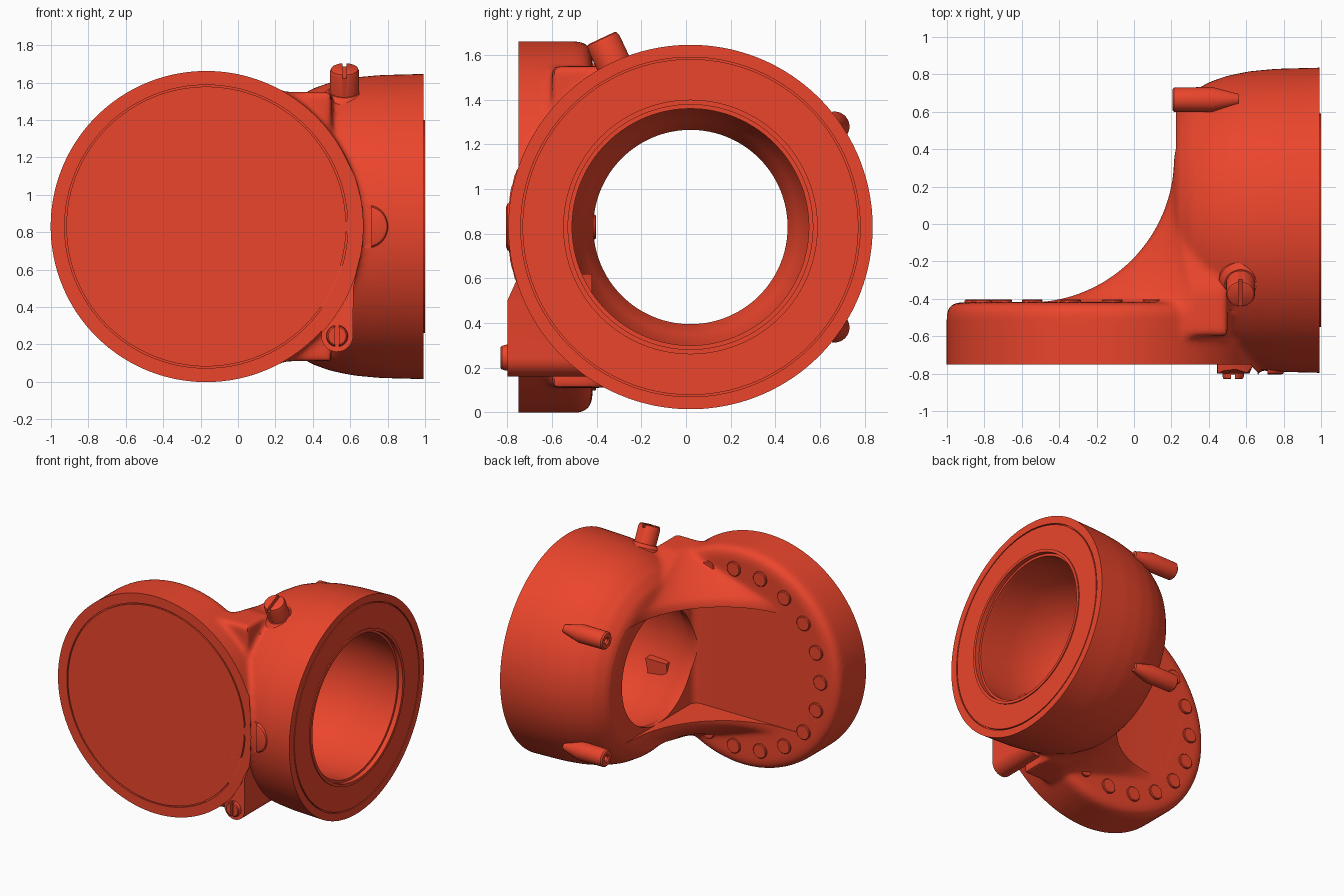
import bpy, bmesh, math
from mathutils import Matrix, Vector

if "Cube" in bpy.data.objects:
    bpy.data.objects.remove(bpy.data.objects["Cube"])

RED = bpy.data.materials.new("red")
RED.diffuse_color = (0.83, 0.06, 0.025, 1)
RED.use_nodes = True
RED.node_tree.nodes["Principled BSDF"].inputs["Base Color"].default_value = RED.diffuse_color
X, Y = Vector((1, 0, 0)), Vector((0, 1, 0))
DISC = Vector((-0.17, 0, 0.83))    # disc axis runs along y
RING = Vector((0, 0.02, 0.83))     # ring axis runs along x


def finish(bm, name):
    bmesh.ops.remove_doubles(bm, verts=bm.verts, dist=1e-5)
    bmesh.ops.recalc_face_normals(bm, faces=bm.faces)
    me = bpy.data.meshes.new(name)
    bm.to_mesh(me)
    bm.free()
    ob = bpy.data.objects.new(name, me)
    bpy.context.collection.objects.link(ob)
    me.materials.append(RED)
    return ob


def loft(name, sections, closed=False):
    """Skin a list of equal-length closed sections."""
    bm = bmesh.new()
    rows = [[bm.verts.new(p) for p in s] for s in sections]
    n = len(rows[0])
    pairs = list(zip(rows, rows[1:])) + ([(rows[-1], rows[0])] if closed else [])
    for a, b in pairs:
        for i in range(n):
            bm.faces.new((a[i], a[(i + 1) % n], b[(i + 1) % n], b[i]))
    if not closed:
        bm.faces.new(rows[0])
        bm.faces.new(rows[-1])
    return finish(bm, name)


def lathe(name, profile, axis, center, n=96, closed=False):
    """Turn a list of (height, radius) points around an axis."""
    m = Matrix.Translation(center) @ Vector(axis).to_track_quat('Z', 'Y').to_matrix().to_4x4()
    ang = [2 * math.pi * i / n for i in range(n)]
    rows = [[m @ Vector((r * math.cos(a), r * math.sin(a), h)) for a in ang] for h, r in profile]
    return loft(name, rows, closed)


def apply(ob, kind, **props):
    mod = ob.modifiers.new(kind, kind)
    for k, v in props.items():
        setattr(mod, k, v)
    bpy.context.view_layer.objects.active = ob
    bpy.ops.object.modifier_apply(modifier=mod.name)


def boolean(ob, other, op='DIFFERENCE', keep=False):
    apply(ob, 'BOOLEAN', operation=op, solver='EXACT', object=other)
    if not keep:
        bpy.data.objects.remove(other)


def smooth(ob, deg=32):
    bpy.ops.object.select_all(action='DESELECT')
    ob.select_set(True)
    bpy.context.view_layer.objects.active = ob
    bpy.ops.object.shade_smooth_by_angle(angle=math.radians(deg))


def web_section(t, R, s):
    """Concave corner of radius R at height offset t from the middle."""
    cx, cy = 0.215 + s - R, -0.42 - s + R
    pts = [(cx + R * math.cos(a), cy + R * math.sin(a))
           for a in [-math.pi / 2 * (1 - i / 24) for i in range(25)]]
    pts = [(cx, -0.6)] + pts + [(0.5, cy), (0.5, -0.6)]
    return [(x, y, 0.83 + t) for x, y in pts]


# main shell: disc + domed ring + concave web, blended together
body = lathe("body", [(-0.82, 0.01), (-0.82, 0.832), (-0.48, 0.832), (-0.445, 0.82),
                      (-0.425, 0.795), (-0.418, 0.76), (-0.418, 0.01)], Y, DISC, 128)
dome = lathe("dome", [(0.213, 0.01), (0.213, 0.55), (0.235, 0.61), (0.3, 0.68), (0.4, 0.738),
                      (0.5, 0.773), (0.62, 0.797), (0.76, 0.81), (1.06, 0.818)], X, RING, 128)
steps = [(0.44, 0.78, 0), (0.49, 0.74, 0), (0.55, 0.6, 0.01), (0.61, 0.44, 0.025),
         (0.67, 0.28, 0.06), (0.72, 0.16, 0.1)]
web = loft("web", [web_section(-t, R, s) for t, R, s in reversed(steps)]
           + [web_section(*k) for k in steps])
boolean(body, dome, 'UNION')
boolean(body, web, 'UNION')
apply(body, 'REMESH', mode='VOXEL', voxel_size=0.016)
apply(body, 'SMOOTH', factor=0.5, iterations=14)

# channel between the two webs, with a rounded inner corner
corner = [(0.165 + 0.06 * math.cos(a), -0.362 + 0.06 * math.sin(a))
          for a in [-math.pi / 2 * (1 - i / 6) for i in range(7)]]
outline = [(-1.2, -0.41), (-0.6, -0.422)] + corner + [(0.225, 1.0), (-1.2, 1.0)]
boolean(body, loft("channel_cut", [[(x, y, 0.83 + t) for x, y in outline] for t in (-0.435, 0.435)]))

# flat trims, bore and face grooves
trim = lathe("front_trim", [(-1.0, 0.838), (-0.75, 0.838)], Y, DISC, 128)
boolean(body, trim, keep=True)
boolean(body, lathe("end_trim", [(0.992, 1.0), (1.3, 1.0)], X, RING))
boolean(body, lathe("bore_cut", [(0.0, 0.435), (0.26, 0.435), (0.34, 0.48), (0.5, 0.535), (0.7, 0.55),
                                 (0.93, 0.53), (0.965, 0.53), (0.965, 0.55), (1.1, 0.55)], X, RING, 128))
boolean(body, lathe("disc_groove", [(-0.77, 0.748), (-0.77, 0.757), (-0.738, 0.757), (-0.738, 0.748)],
                    Y, DISC, 128, True))
boolean(body, lathe("ring_groove", [(0.975, 0.752), (0.975, 0.76), (1.02, 0.76), (1.02, 0.752)],
                    X, RING, 128, True))
smooth(body)

# thin lip around the bore mouth
smooth(lathe("bore_lip", [(0.96, 0.548), (0.96, 0.57), (1.0, 0.57), (1.0, 0.548)], X, RING, 128, True))

# round studs around the back of the disc
for i in range(-6, 7):
    a = math.radians(18.9 * i)
    c = DISC + Vector((-0.68 * math.cos(a), 0, 0.68 * math.sin(a)))
    smooth(lathe("stud", [(-0.5, 0.055), (-0.408, 0.055), (-0.403, 0.05)], Y, c, 32))


def screw(name, base, d, length, r, slot_w=0.022):
    """Round-edged screw with a slot across its outer end."""
    d = Vector(d).normalized()
    ob = lathe(name, [(0, r), (length - 0.02, r), (length - 0.005, r * 0.93), (length, r * 0.82)], d, base, 40)
    bm = bmesh.new()
    bmesh.ops.create_cube(bm, size=1)
    m = (Matrix.Translation(Vector(base) + d * length) @ d.to_track_quat('Z', 'X').to_matrix().to_4x4()
         @ Matrix.Diagonal((r * 3, slot_w, 0.05, 1)))
    bm.transform(m)
    boolean(ob, finish(bm, name + "_slot"))
    return ob


# angled clamp screw on top with its collar
out = Vector((0, -0.4, 0.85)).normalized()
base = RING + Vector((0.57, 0, 0)) + out * 0.7
smooth(screw("top_screw", base, out, 0.235, 0.078))
smooth(lathe("top_collar", [(0, 0.13), (0.075, 0.115), (0.1, 0.085)], out, base, 48))

# slotted side cap, tucked behind the disc rim
cap = screw("side_cap", (0.69, -0.65, 0.83), -Y, 0.155, 0.115, 0.05)
boolean(cap, trim, keep=True)
smooth(cap)

# lower lug with screw
arc = [(0.53 + 0.085 * math.cos(a), 0.245 + 0.085 * math.sin(a))
       for a in [math.radians(170 + 190 * i / 16) for i in range(17)]]
shape = arc + [(0.617, 0.5), (0.64, 0.62), (0.46, 0.62), (0.44, 0.35)]
lug = loft("lower_lug", [[(x, y + max(0, z - 0.5) * 0.45 * (y < -0.6), z) for x, z in shape]
                         for y in (-0.8, -0.42)])
boolean(lug, trim)
smooth(lug)
smooth(screw("lug_screw", (0.53, -0.7, 0.245), -Y, 0.13, 0.058))

# hollow-ended pegs on the back of the ring
for s in (-1, 1):
    smooth(lathe("back_peg", [(0.215, 0.02), (0.205, 0.028), (0.205, 0.055), (0.215, 0.065), (0.42, 0.067),
                              (0.56, 0.03), (0.56, 0.01), (0.3, 0.01), (0.26, 0.02)],
                 X, (0, 0.665, 0.83 + s * 0.45), 32, True))
